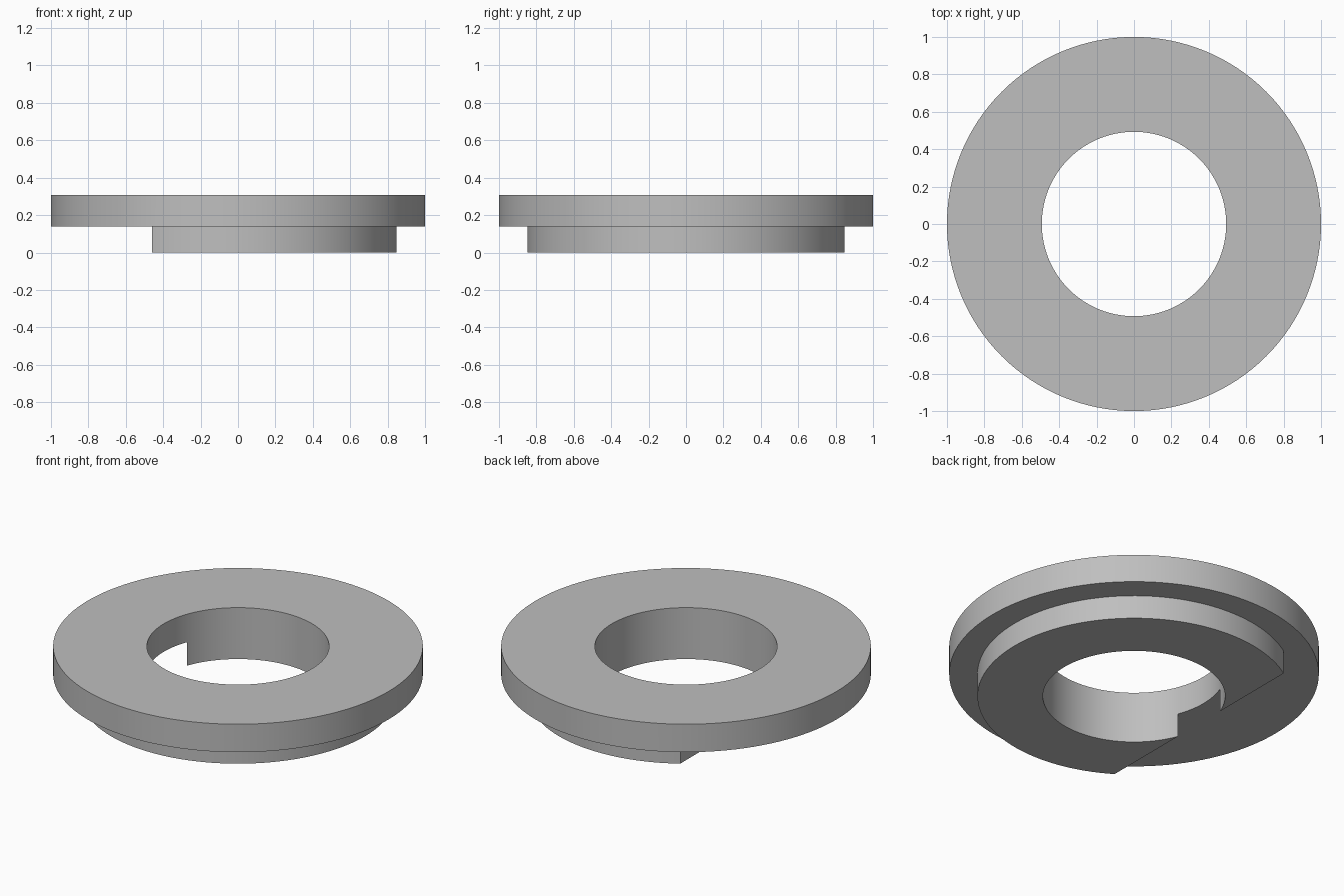
import bpy, bmesh, math

cube = bpy.data.objects.get("Cube")
if cube:
    bpy.data.objects.remove(cube, do_unlink=True)

SEGMENTS = 128
HOLE, BOSS, FLANGE = 0.493, 0.847, 1.0    # radii
STEP, TOP = 0.14, 0.307                   # heights
FLAT_X = -0.46                            # flat side of the boss

grey = bpy.data.materials.new("plain grey")
grey.use_nodes = True
colour = (0.52, 0.52, 0.52, 1)
grey.diffuse_color = colour
grey.node_tree.nodes["Principled BSDF"].inputs["Base Color"].default_value = colour


def add_object(name, bm):
    bmesh.ops.recalc_face_normals(bm, faces=bm.faces)
    mesh = bpy.data.meshes.new(name)
    bm.to_mesh(mesh)
    bm.free()
    mesh.materials.append(grey)
    obj = bpy.data.objects.new(name, mesh)
    bpy.context.collection.objects.link(obj)
    return obj


# Stepped ring: closed cross-section turned around z
profile = [(HOLE, 0), (BOSS, 0), (BOSS, STEP), (FLANGE, STEP), (FLANGE, TOP), (HOLE, TOP)]
bm = bmesh.new()
rings = []
for i in range(SEGMENTS):
    a = math.tau * i / SEGMENTS
    rings.append([bm.verts.new((r * math.cos(a), r * math.sin(a), z)) for r, z in profile])
for i, ring in enumerate(rings):
    following = rings[(i + 1) % SEGMENTS]
    for j in range(len(profile)):
        k = (j + 1) % len(profile)
        bm.faces.new((ring[j], following[j], following[k], ring[k]))
collar = add_object("flanged_collar", bm)

# Block that trims the boss to a flat, level with the flange underside
bm = bmesh.new()
bmesh.ops.create_cube(bm, size=1)
for v in bm.verts:
    v.co.x = FLAT_X if v.co.x > 0 else -1.5
    v.co.y *= 3
    v.co.z = STEP if v.co.z > 0 else -0.5
cutter = add_object("flat_cutter", bm)
cutter.hide_render = True

cut = collar.modifiers.new("flat", "BOOLEAN")
cut.operation = "DIFFERENCE"
cut.solver = "EXACT"
cut.object = cutter

bpy.ops.object.select_all(action="DESELECT")
collar.select_set(True)
bpy.context.view_layer.objects.active = collar
bpy.ops.object.modifier_apply(modifier=cut.name)
bpy.data.objects.remove(cutter, do_unlink=True)
bpy.ops.object.shade_smooth_by_angle(angle=math.radians(30))
